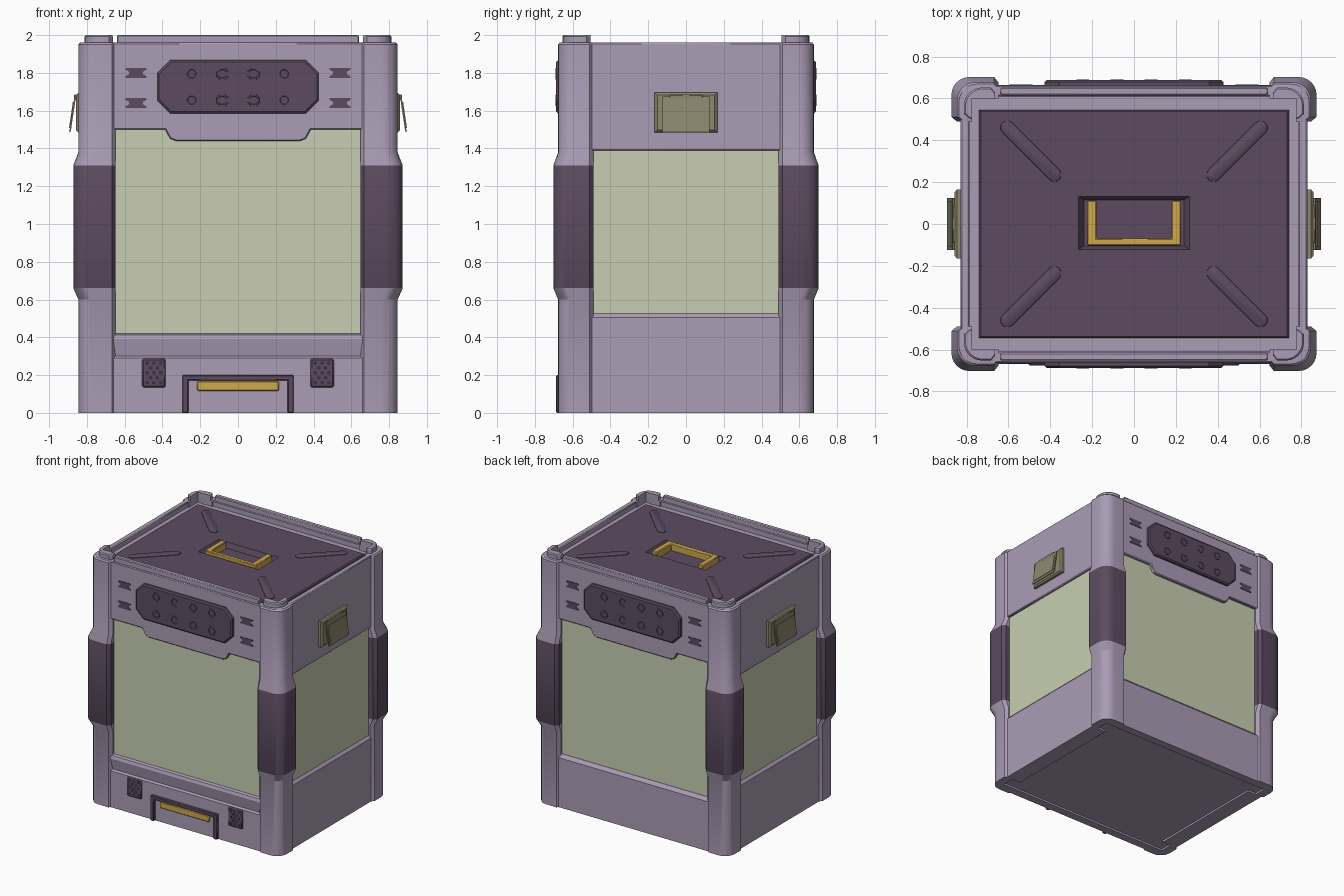
import bpy, bmesh, math

if "Cube" in bpy.data.objects:
    bpy.data.objects.remove(bpy.data.objects["Cube"])


def colour(name, r, g, b):
    lin = [((c / 255 + 0.055) / 1.055) ** 2.4 for c in (r, g, b)]
    m = bpy.data.materials.new(name)
    m.diffuse_color = (*lin, 1)
    m.use_nodes = True
    m.node_tree.nodes["Principled BSDF"].inputs["Base Color"].default_value = m.diffuse_color
    return m


LILAC = colour("lilac_shell", 170, 156, 181)
GREEN = colour("pale_green_panel", 200, 206, 178)
DARK = colour("dark_purple", 92, 75, 96)
BLACK = colour("deep_purple_holes", 62, 50, 66)
GOLD = colour("gold_handle", 205, 168, 78)
OLIVE = colour("olive_latch", 142, 136, 110)


def ring(pts, axis, d):
    """Place a 2D outline in 3D at distance d along an axis."""
    place = {'x': lambda a, b: (d, a, b), 'y': lambda a, b: (a, d, b), 'z': lambda a, b: (a, b, d)}[axis]
    return [place(a, b) for a, b in pts]


def loft(name, solids, mats, mirror="", bevel=0, rule=None):
    """Each solid is a list of rings joined in order and capped at both ends."""
    bm = bmesh.new()
    for rings in solids:
        vs = [[bm.verts.new(p) for p in r] for r in rings]
        n = len(vs[0])
        for a, b in zip(vs, vs[1:]):
            for i in range(n):
                j = (i + 1) % n
                bm.faces.new((a[i], a[j], b[j], b[i]))
        bm.faces.new(vs[0])
        bm.faces.new(vs[-1])
    bmesh.ops.recalc_face_normals(bm, faces=bm.faces)
    me = bpy.data.meshes.new(name)
    for m in mats:
        me.materials.append(m)
    for f in bm.faces:
        f.smooth = True
        if rule:
            f.material_index = rule(f.calc_center_median())
    bm.to_mesh(me)
    bm.free()
    me.set_sharp_from_angle(angle=math.radians(28))
    ob = bpy.data.objects.new(name, me)
    bpy.context.collection.objects.link(ob)
    if bevel:
        bv = ob.modifiers.new("bevel", 'BEVEL')
        bv.width, bv.segments, bv.limit_method = bevel, 1, 'ANGLE'
    if mirror:
        mi = ob.modifiers.new("mirror", 'MIRROR')
        mi.use_axis = ('x' in mirror, 'y' in mirror, False)
    return ob


def prism(name, pts, axis, lo, hi, mat, mirror="", bevel=0):
    return loft(name, [[ring(pts, axis, lo), ring(pts, axis, hi)]], [mat], mirror, bevel)


def rect(a0, a1, b0, b1):
    return [(a0, b0), (a1, b0), (a1, b1), (a0, b1)]


def disc(a, b, r, n=8):
    return [(a + r * math.cos(math.tau * (i + .5) / n), b + r * math.sin(math.tau * (i + .5) / n)) for i in range(n)]


def octagon(hw, z0, z1, c):
    return [(-hw + c, z0), (hw - c, z0), (hw, z0 + c), (hw, z1 - c),
            (hw - c, z1), (-hw + c, z1), (-hw, z1 - c), (-hw, z0 + c)]


# Inner body and base
prism("body_core", rect(-.81, .81, -.64, .64), 'z', .05, 1.85, GREEN)
prism("base_plate", rect(-.815, .815, -.645, .645), 'z', .015, .1, LILAC)


# Corner posts with rounded outer corner, bulging grips and stepped caps
def post_section(xo, yo, s=0.0):
    r = .085
    arc = [(xo - r + r * math.sin(t * math.pi / 12), yo - r + r * math.cos(t * math.pi / 12)) for t in range(7)]
    return [(.648 + s, .60), (.648 + s, yo - .025), (.668 + s, yo)] + arc + \
           [(xo, .512 + s), (xo - .025, .49 + s), (.775, .49 + s), (.775, .60)]


levels = [(0, .845, .677, 0), (.6, .845, .677, 0), (.66, .872, .702, 0), (1.31, .872, .702, 0),
          (1.38, .845, .677, 0), (1.95, .845, .677, 0), (1.96, .836, .668, 0),
          (1.962, .812, .652, .015), (1.992, .812, .652, .015), (2.0, .806, .646, .017)]
loft("corner_posts", [[ring(post_section(x, y, s), 'z', z) for z, x, y, s in levels]],
     [LILAC, DARK], "xy", rule=lambda c: 1 if .66 < c.z < 1.31 and max(abs(c.x) - .65, abs(c.y) - .49) > 0 else 0)

# Lower skirts
prism("front_skirt", [(-.6, 0), (-.665, 0), (-.665, .29), (-.652, .302), (-.668, .39), (-.66, .412),
                      (-.64, .42), (-.6, .42)], 'x', -.66, .66, LILAC)
prism("back_skirt", [(.6, 0), (.665, 0), (.665, .395), (.642, .42), (.6, .42)], 'x', -.66, .66, LILAC)
prism("side_skirts", [(.7, 0), (.828, 0), (.828, .505), (.81, .525), (.7, .525)], 'y', -.5, .5, LILAC, "x")

# Upper bands
half = [(.33, 1.44), (.36, 1.452), (.385, 1.5), (.67, 1.5), (.67, 1.96)]
band = half + [(-x, z) for x, z in reversed(half)]
prism("front_and_back_bands", band, 'y', -.662, -.61, LILAC, "y", .006)
prism("side_bands", rect(.785, .828, 1.388, 1.96), 'y', -.51, .51, LILAC, "x", .006)
prism("top_rails", rect(-.64, .64, -.653, -.615), 'z', 1.95, 2.0, LILAC, "y", .006)
prism("top_ledge_sides", rect(.72, .79, -.62, .62), 'z', 1.84, 1.918, LILAC, "x")
prism("top_ledge_ends", rect(-.73, .73, -.62, -.53), 'z', 1.84, 1.917, LILAC, "y")

# Lid with a sunken handle well
loft("lid", [[ring(rect(-.74, .74, -.545, .545), 'z', 1.85), ring(rect(-.74, .74, -.545, .545), 'z', 1.928),
              ring(rect(-.732, .732, -.537, .537), 'z', 1.936), ring(rect(-.265, .265, -.122, .132), 'z', 1.936),
              ring(rect(-.24, .24, -.105, .115), 'z', 1.895)]], [DARK])
prism("lid_handle", [(-.225, .112), (-.225, -.102), (.225, -.102), (.225, .112), (.18, .112),
                     (.18, -.07), (-.18, -.07), (-.18, .112)], 'z', 1.89, 1.95, GOLD, "", .005)


# Diagonal lid ribs
def capsule(a, b, r):
    ang = math.atan2(b[1] - a[1], b[0] - a[0])
    out = []
    for (cx, cy), start in ((b, ang - math.pi / 2), (a, ang + math.pi / 2)):
        out += [(cx + r * math.cos(start + k * math.pi / 6), cy + r * math.sin(start + k * math.pi / 6))
                for k in range(7)]
    return out


loft("lid_ribs", [[ring(capsule((.38, .235), (.605, .46), r), 'z', z)
                   for r, z in ((.036, 1.93), (.032, 1.94), (.018, 1.947))]], [DARK], "xy")

# Control plates with buttons, front and back
loft("control_plates", [[ring(octagon(.427, 1.585, 1.867, .068), 'y', -.65),
                         ring(octagon(.427, 1.585, 1.867, .068), 'y', -.678),
                         ring(octagon(.417, 1.595, 1.857, .064), 'y', -.687)]], [DARK], "y")
loft("control_buttons", [[ring(disc(x, z, .035), 'y', -.68), ring(disc(x, z, .033), 'y', -.691),
                          ring(disc(x, z, .024), 'y', -.691), ring(disc(x, z, .022), 'y', -.688)]
                         for x in (-.245, -.082, .082, .245) for z in (1.655, 1.795)], [DARK], "y")

# Small hourglass vents beside the control plates
bow = [(.055, -.026), (.055, -.016), (.036, -.006), (.036, .006), (.055, .016), (.055, .026)]
bow += [(-x, -z) for x, z in bow]
loft("vents", [[ring([(.54 + a, z + b) for a, b in bow], 'y', y) for y in (-.655, -.666)]
               for z in (1.64, 1.8)], [DARK], "xy")

# Speaker grilles on the front skirt
prism("grilles", rect(.383, .508, .135, .288), 'y', -.675, -.65, DARK, "x", .008)
loft("grille_holes", [[ring(disc(.445 + dx, .212 + dz, .011, 6), 'y', y) for y in (-.67, -.677)]
                      for k, dz in enumerate((-.052, -.026, 0, .026, .052))
                      for dx in ((-.036, 0, .036) if k % 2 == 0 else (-.018, .018))], [BLACK], "x")

# Drawer pull: frame and gold bar
prism("pull_frame", [(-.295, 0), (-.295, .2), (.295, .2), (.295, 0), (.263, 0), (.263, .172),
                     (-.263, .172), (-.263, 0)], 'y', -.687, -.65, DARK, "", .005)
prism("pull_bar", rect(-.217, .217, .117, .168), 'y', -.678, -.65, GOLD, "", .005)

# Side latches: backing block, hinge and sloping flap with raised border
loft("latch_blocks", [[ring(rect(-.166, .166, 1.485, 1.695), 'x', .82), ring(rect(-.166, .166, 1.485, 1.695), 'x', .845),
                       ring(rect(-.152, .152, 1.497, 1.683), 'x', .857)]], [OLIVE], "x")
prism("latch_hinges", rect(.85, .868, 1.66, 1.686), 'y', -.09, .09, OLIVE, "x", .005)
prism("latch_flaps", [(.858, 1.672), (.866, 1.676), (.893, 1.488), (.886, 1.485)], 'y', -.125, .125, OLIVE, "x")
prism("latch_flap_pads", [(.866, 1.645), (.8745, 1.645), (.8945, 1.508), (.886, 1.508)], 'y', -.11, .11, OLIVE, "x")
